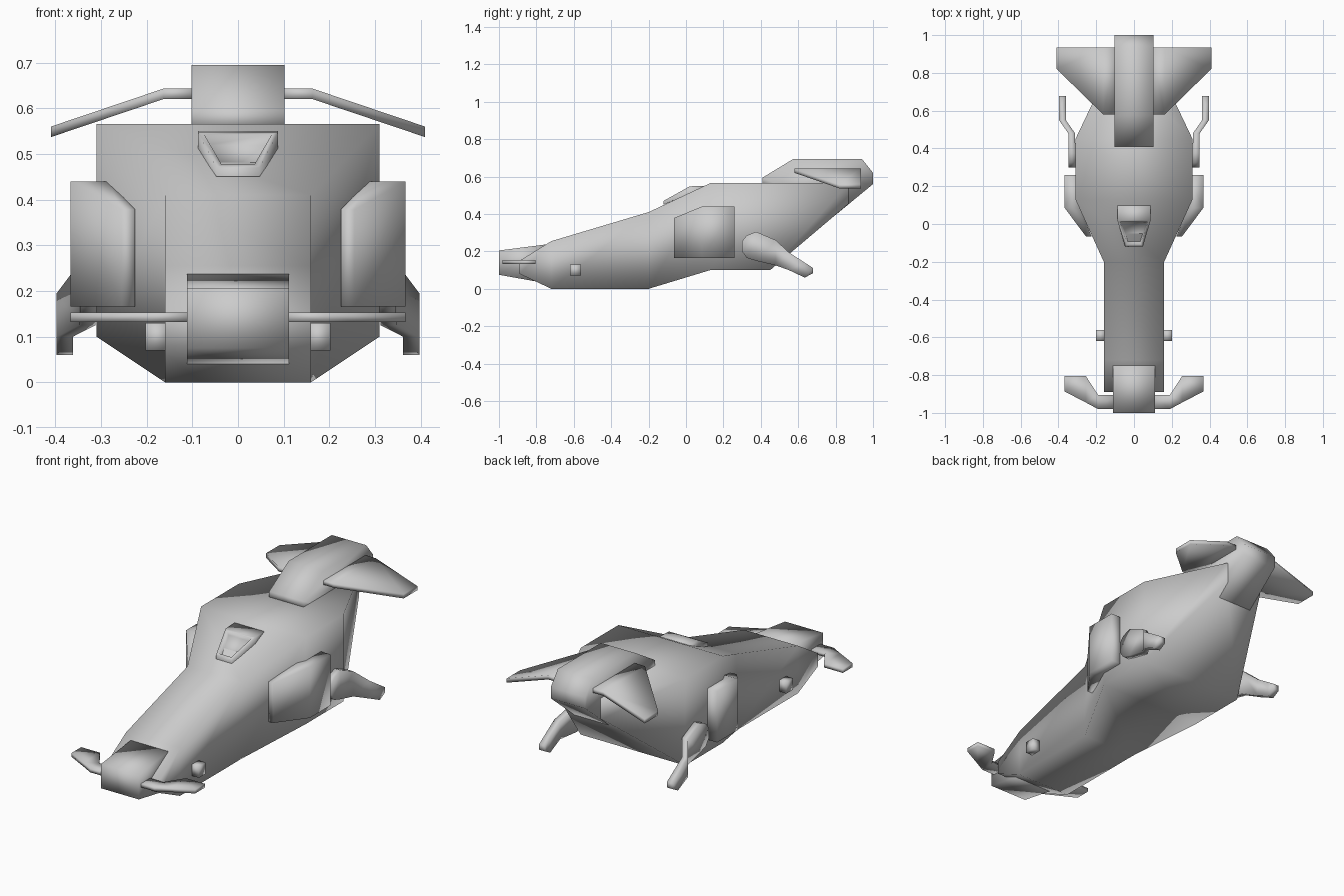
import bpy, bmesh

cube = bpy.data.objects.get("Cube")
if cube:
    bpy.data.objects.remove(cube, do_unlink=True)

grey = bpy.data.materials.new("hull_grey")
grey.use_nodes = True
grey.diffuse_color = (0.6, 0.6, 0.6, 1)
grey.node_tree.nodes["Principled BSDF"].inputs["Base Color"].default_value = (0.6, 0.6, 0.6, 1)


def finish(name, bm, mirror):
    bmesh.ops.recalc_face_normals(bm, faces=bm.faces)
    for face in bm.faces:
        face.smooth = True
    mesh = bpy.data.meshes.new(name)
    bm.to_mesh(mesh)
    bm.free()
    mesh.materials.append(grey)
    obj = bpy.data.objects.new(name, mesh)
    bpy.context.collection.objects.link(obj)
    if mirror:
        obj.modifiers.new("Mirror", 'MIRROR')
    return obj


def skin(name, rings, mirror=False):
    """Join matching rings of points and cap both ends."""
    bm = bmesh.new()
    loops = [[bm.verts.new(p) for p in ring] for ring in rings]
    n = len(loops[0])
    for a, b in zip(loops, loops[1:]):
        for i in range(n):
            j = (i + 1) % n
            bm.faces.new((a[i], a[j], b[j], b[i]))
    bm.faces.new(loops[0])
    bm.faces.new(loops[-1])
    return finish(name, bm, mirror)


def box_loft(name, stations, mirror=False):
    """Rectangular sections along y: (y, x0, x1, z0, z1)."""
    return skin(name, [[(x0, y, z0), (x1, y, z0), (x1, y, z1), (x0, y, z1)]
                       for y, x0, x1, z0, z1 in stations], mirror)


def side_prism(name, profile, x0, x1, mirror=False):
    """Side profile (y, z) pushed across x."""
    return skin(name, [[(x, y, z) for y, z in profile] for x in (x0, x1)], mirror)


# Main hull
box_loft("hull", [(y, -w, w, z0, z1) for y, w, z0, z1 in (
    (-0.89, 0.16, 0.08, 0.15), (-0.72, 0.16, 0, 0.255), (-0.2, 0.16, 0, 0.41),
    (0.13, 0.31, 0.10, 0.565), (0.45, 0.31, 0.10, 0.565), (0.87, 0.11, 0.455, 0.565))])

# Nose block and tail pod
side_prism("nose", [(-1, 0.075), (-0.75, 0.03), (-0.75, 0.237), (-1, 0.205)], -0.112, 0.112)
side_prism("tail_pod", [(0.41, 0.56), (0.41, 0.595), (0.575, 0.695), (0.94, 0.695),
                        (1, 0.62), (1, 0.56), (0.8, 0.395), (0.7, 0.45)], -0.102, 0.102)

# Nose winglets, spanwise sections: (x, front y, back y)
skin("nose_winglet", [[(x, f, 0.132), (x, b, 0.132), (x, b, 0.153), (x, f, 0.153)]
                      for x, f, b in ((0.1, -0.98, -0.905), (0.19, -0.98, -0.905),
                                      (0.255, -0.945, -0.805), (0.367, -0.887, -0.805))], True)

# Tail wings, spanwise sections: (x, front y, bottom z)
skin("tail_wing", [[(x, f, z), (x, 0.935, z), (x, 0.935, z + 0.023), (x, f, z + 0.023)]
                   for x, f, z in ((0.09, 0.58, 0.62), (0.163, 0.58, 0.62), (0.409, 0.82, 0.537))], True)

# Side pods with angled fronts
box_loft("side_pod", [(-0.065, 0.225, 0.255, 0.166, 0.378), (0.085, 0.285, 0.367, 0.166, 0.44),
                      (0.26, 0.285, 0.367, 0.166, 0.44)], True)

# Small nose stubs
box_loft("nose_stub", [(y, 0.15, 0.202, 0.07, 0.13) for y in (-0.62, -0.562)], True)

# Rear legs, stepped outward: (y, inner x, bottom z, top z)
box_loft("rear_leg", [(y, x, x + 0.036, z0, z1) for y, x, z0, z1 in (
    (0.3, 0.31, 0.2, 0.255), (0.325, 0.31, 0.165, 0.285), (0.375, 0.31, 0.15, 0.305),
    (0.48, 0.312, 0.125, 0.26), (0.55, 0.361, 0.1, 0.195), (0.635, 0.361, 0.06, 0.14),
    (0.678, 0.361, 0.083, 0.112))], True)

# Roof vent: sloping block with a recessed opening
bm = bmesh.new()
top = [bm.verts.new(p) for p in ((-0.047, -0.12, 0.47), (0.047, -0.12, 0.47),
                                 (0.088, 0.02, 0.548), (-0.088, 0.02, 0.548))]
rear = [bm.verts.new((x, 0.1, 0.55)) for x in (-0.088, 0.088)]
opening = bm.faces.new(top)
bm.faces.new((top[3], top[2], rear[1], rear[0]))
rim = [top[0], top[1], top[2], rear[1], rear[0], top[3]]
base = [bm.verts.new((v.co.x, v.co.y, z)) for v, z in zip(rim, (0.45, 0.45, 0.51, 0.53, 0.53, 0.51))]
for i in range(len(rim)):
    j = (i + 1) % len(rim)
    bm.faces.new((rim[i], base[i], base[j], rim[j]))
bmesh.ops.recalc_face_normals(bm, faces=bm.faces)
bmesh.ops.inset_individual(bm, faces=[opening], thickness=0.018)
bmesh.ops.inset_individual(bm, faces=[opening], thickness=0.006, depth=-0.025)
finish("roof_vent", bm, False)
